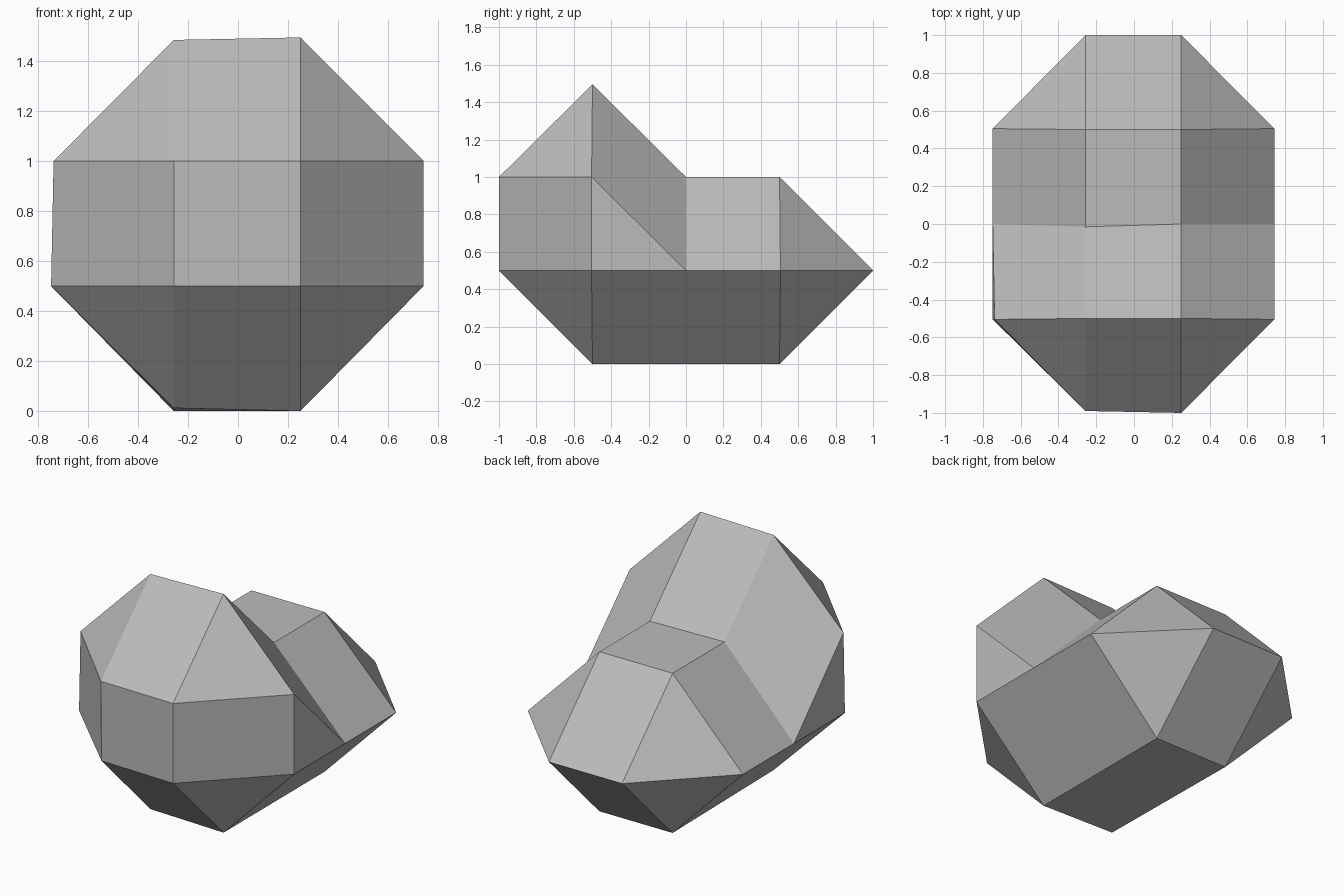
import bpy, bmesh

cube = bpy.data.objects.get("Cube")
if cube:
    bpy.data.objects.remove(cube, do_unlink=True)

# Plain grey stone
stone = bpy.data.materials.new("grey_stone")
stone.use_nodes = True
grey = (0.5, 0.5, 0.5, 1)
stone.diffuse_color = grey
stone.node_tree.nodes["Principled BSDF"].inputs["Base Color"].default_value = grey

# Outline (y, z) of the central band, from the underside round the back to the front
BAND = [(-.5, 0), (.5, 0), (1, .5), (.5, 1), (0, 1), (-.5, 1.495), (-1, 1), (-1, .5)]
# Outermost corners of each flank: front low, back low, middle low, front high
FLANK = [(-.505, .5), (.505, .5), (0, .5), (-.505, 1)]
# Flank faces: numbers below 8 are band corners, the rest flank corners
FACES = [(0, 1, 9, 10, 8), (1, 2, 9), (2, 3, 9), (3, 4, 10, 9),
         (4, 5, 11), (4, 11, 10), (5, 6, 11), (6, 7, 8, 11), (7, 0, 8), (8, 10, 11)]
# Small weathering on the right flank: corner -> (dx, dy, dz)
WEAR = {0: (0, 0, .012), 4: (0, -.015, 0), 5: (0, 0, -.01),
        7: (0, .015, 0), 6: (0, .01, 0), 11: (.01, 0, 0)}

bm = bmesh.new()


def flank(side, band_x, flank_x, wear):
    """Corners and facets of one half of the rock."""
    verts = []
    for i, (y, z) in enumerate(BAND + FLANK):
        dx, dy, dz = wear.get(i, (0, 0, 0))
        x = side * (band_x if i < len(BAND) else flank_x)
        verts.append(bm.verts.new((x + dx, y + dy, z + dz)))
    for f in FACES:
        bm.faces.new([verts[i] for i in f])
    return verts


left = flank(1, .25, .743, {})
right = flank(-1, .257, .748, WEAR)

# Central band joining both flanks
for i in range(len(BAND)):
    j = (i + 1) % len(BAND)
    bm.faces.new((left[i], left[j], right[j], right[i]))

bmesh.ops.recalc_face_normals(bm, faces=bm.faces)
mesh = bpy.data.meshes.new("rock")
bm.to_mesh(mesh)
bm.free()
mesh.materials.append(stone)
rock = bpy.data.objects.new("rock", mesh)
bpy.context.collection.objects.link(rock)
